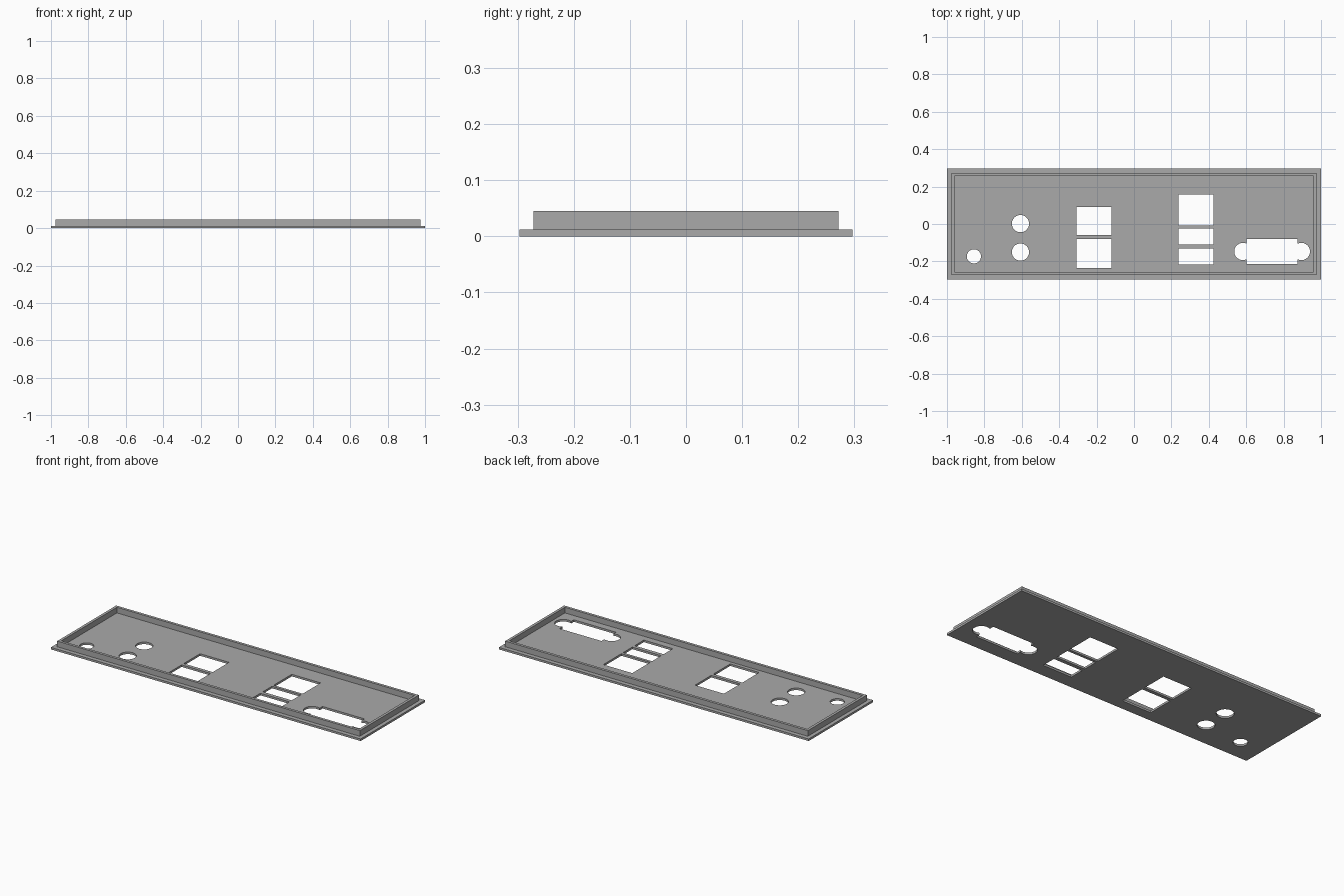
import bpy
import bmesh

cube = bpy.data.objects.get("Cube")
if cube:
    bpy.data.objects.remove(cube, do_unlink=True)

HALF_X, HALF_Y, PLATE_TOP = 1.0, 0.297, 0.012
RIM_X, RIM_Y, RIM_TOP, RIM_WALL = 0.977, 0.272, 0.045, 0.016

grey = bpy.data.materials.new("plain grey")
grey.use_nodes = True
colour = (0.40, 0.40, 0.40, 1)
grey.diffuse_color = colour
grey.node_tree.nodes["Principled BSDF"].inputs["Base Color"].default_value = colour


def make_object(name, bm):
    bmesh.ops.recalc_face_normals(bm, faces=bm.faces)
    mesh = bpy.data.meshes.new(name)
    bm.to_mesh(mesh)
    bm.free()
    mesh.materials.append(grey)
    obj = bpy.data.objects.new(name, mesh)
    bpy.context.collection.objects.link(obj)
    return obj


def box(name, x0, x1, y0, y1, z0, z1):
    bm = bmesh.new()
    bmesh.ops.create_cube(bm, size=1)
    bmesh.ops.scale(bm, vec=(x1 - x0, y1 - y0, z1 - z0), verts=bm.verts)
    bmesh.ops.translate(bm, vec=((x0 + x1) / 2, (y0 + y1) / 2, (z0 + z1) / 2), verts=bm.verts)
    return make_object(name, bm)


def cylinder(name, x, y, radius):
    bm = bmesh.new()
    bmesh.ops.create_cone(bm, cap_ends=True, segments=40, radius1=radius,
                          radius2=radius, depth=0.2)
    bmesh.ops.translate(bm, vec=(x, y, 0), verts=bm.verts)
    return make_object(name, bm)


def cut(target, cutter):
    cutter.hide_render = True
    mod = target.modifiers.new("cut", "BOOLEAN")
    mod.operation = "DIFFERENCE"
    mod.solver = "EXACT"
    mod.object = cutter
    bpy.context.view_layer.objects.active = target
    bpy.ops.object.modifier_apply(modifier=mod.name)
    bpy.data.objects.remove(cutter, do_unlink=True)


# Back plate
plate = box("back_plate", -HALF_X, HALF_X, -HALF_Y, HALF_Y, 0, PLATE_TOP)

# Rectangular port openings: two columns, plus the body of the wide video port
port_columns = [
    (-0.308, -0.121, [(-0.06, 0.09), (-0.235, -0.08)]),
    (0.237, 0.424, [(-0.009, 0.157), (-0.11, -0.025), (-0.217, -0.132)]),
    (0.601, 0.873, [(-0.213, -0.079)]),
]
for x0, x1, rows in port_columns:
    for y0, y1 in rows:
        cut(plate, box("port_cutter", x0, x1, y0, y1, -0.1, 0.1))

# Round openings: small jack, two round sockets, video port screw ends
for x, y, radius in [(-0.856, -0.173, 0.038), (-0.607, 0.002, 0.046), (-0.607, -0.15, 0.046),
                     (0.582, -0.147, 0.046), (0.895, -0.147, 0.046)]:
    cut(plate, cylinder("round_cutter", x, y, radius))

# Raised rim around the plate
rim = box("raised_rim", -RIM_X, RIM_X, -RIM_Y, RIM_Y, PLATE_TOP, RIM_TOP)
cut(rim, box("rim_cutter", -RIM_X + RIM_WALL, RIM_X - RIM_WALL,
             -RIM_Y + RIM_WALL, RIM_Y - RIM_WALL, -0.1, 0.1))
